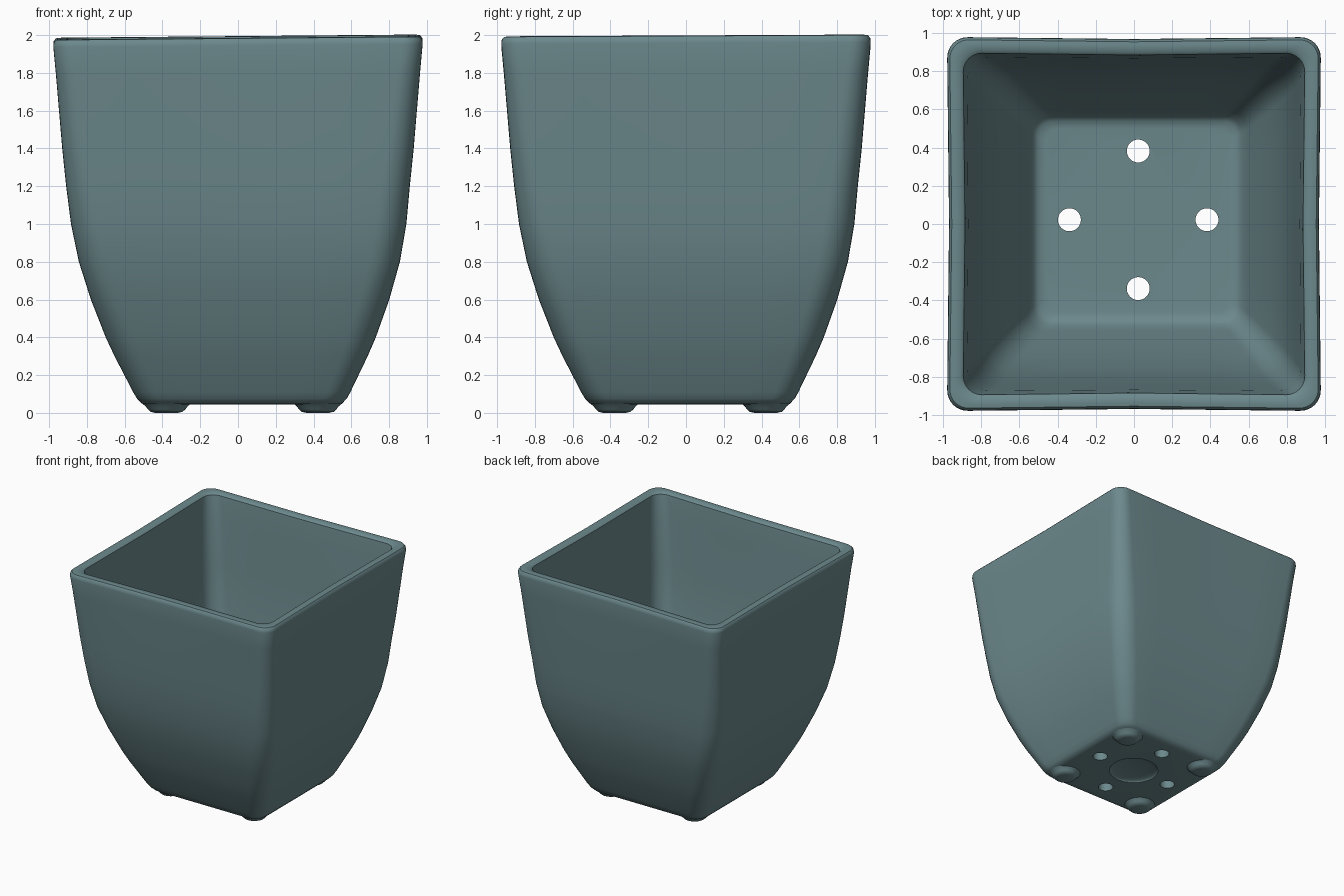
import bpy, bmesh, math
from mathutils import Vector

cube = bpy.data.objects.get("Cube")
if cube:
    bpy.data.objects.remove(cube, do_unlink=True)

glaze = bpy.data.materials.new("grey teal glaze")
glaze.use_nodes = True
COLOUR = (0.15, 0.25, 0.265, 1)
glaze.diffuse_color = COLOUR
bsdf = glaze.node_tree.nodes["Principled BSDF"]
bsdf.inputs["Base Color"].default_value = COLOUR
bsdf.inputs["Roughness"].default_value = 0.7

BASE_SHIFT = 0.022   # the foot of the pot sits slightly off the rim's centre


def make_object(name, bm):
    bmesh.ops.recalc_face_normals(bm, faces=bm.faces)
    mesh = bpy.data.meshes.new(name)
    bm.to_mesh(mesh)
    bm.free()
    mesh.materials.append(glaze)
    obj = bpy.data.objects.new(name, mesh)
    bpy.context.collection.objects.link(obj)
    return obj


def smooth(obj, degrees):
    bpy.ops.object.select_all(action='DESELECT')
    obj.select_set(True)
    bpy.context.view_layer.objects.active = obj
    bpy.ops.object.shade_smooth_by_angle(angle=math.radians(degrees))


def rounded_square(half, radius, z, arc=8, side=6):
    """Points of one square ring with round corners and slightly hollow sides."""
    points = []
    inner = half - radius
    for k in range(4):
        turn = k * math.pi / 2
        ring = []
        for i in range(arc + 1):
            a = i / arc * math.pi / 2
            ring.append((inner + radius * math.cos(a), inner + radius * math.sin(a)))
        for i in range(1, side):
            ring.append((inner * (1 - 2 * i / side), half))
        for x, y in ring:
            px = x * math.cos(turn) - y * math.sin(turn)
            py = x * math.sin(turn) + y * math.cos(turn)
            height = max(0, z) / 2
            hollow = 0.012 * height ** 3
            px, py = (px * (1 - hollow * (1 - min(1, abs(py) / half))),
                      py * (1 - hollow * (1 - min(1, abs(px) / half))))
            lean = BASE_SHIFT * max(0, 1 - z / 1.2)
            tilt = (0.009 * px + 0.005 * py) * height ** 4
            points.append(Vector((px + lean, py + lean, z + tilt)))
    return points


# Wall profile: half width, corner radius, height; outside upwards, inside downwards
PROFILE = [
    (0.49, 0.10, 0.045), (0.53, 0.11, 0.05), (0.555, 0.12, 0.075), (0.575, 0.12, 0.11),
    (0.62, 0.13, 0.2), (0.67, 0.14, 0.3), (0.715, 0.15, 0.4), (0.79, 0.16, 0.6),
    (0.85, 0.16, 0.8), (0.888, 0.16, 1.0), (0.91, 0.15, 1.2), (0.931, 0.14, 1.4),
    (0.965, 0.12, 1.8), (0.979, 0.11, 1.95), (0.977, 0.11, 1.972), (0.965, 0.10, 1.987),
    (0.945, 0.10, 1.99), (0.91, 0.10, 1.988), (0.895, 0.10, 1.975), (0.89, 0.10, 1.94),
    (0.875, 0.12, 1.8), (0.845, 0.13, 1.4), (0.805, 0.13, 1.0), (0.765, 0.13, 0.8),
    (0.705, 0.12, 0.6), (0.63, 0.11, 0.4), (0.575, 0.10, 0.26), (0.545, 0.09, 0.19),
    (0.52, 0.08, 0.165), (0.48, 0.07, 0.16),
]
bm = bmesh.new()
rings = [[bm.verts.new(p) for p in rounded_square(*row)] for row in PROFILE]
for low, high in zip(rings, rings[1:]):
    for i in range(len(low)):
        j = (i + 1) % len(low)
        bm.faces.new((low[i], low[j], high[j], high[i]))
bm.faces.new(rings[0])
bm.faces.new(rings[-1])
pot = make_object("pot_body", bm)


def cut(cutter):
    cutter.hide_render = True
    mod = pot.modifiers.new("cut", 'BOOLEAN')
    mod.operation = 'DIFFERENCE'
    mod.solver = 'EXACT'
    mod.object = cutter
    bpy.context.view_layer.objects.active = pot
    bpy.ops.object.modifier_apply(modifier=mod.name)
    bpy.data.objects.remove(cutter, do_unlink=True)


# Four drainage holes
for k in range(4):
    a = k * math.pi / 2
    bm = bmesh.new()
    bmesh.ops.create_cone(bm, cap_ends=True, segments=32, radius1=0.06, radius2=0.06, depth=0.6)
    bmesh.ops.translate(bm, verts=bm.verts, vec=(
        BASE_SHIFT + 0.36 * math.cos(a), BASE_SHIFT + 0.36 * math.sin(a), 0.1))
    cut(make_object("drain_cutter", bm))

# Shallow dish under the base
bm = bmesh.new()
bmesh.ops.create_uvsphere(bm, u_segments=40, v_segments=20, radius=1)
bmesh.ops.scale(bm, verts=bm.verts, vec=(0.2, 0.2, 0.03))
bmesh.ops.translate(bm, verts=bm.verts, vec=(BASE_SHIFT, BASE_SHIFT, 0.045))
cut(make_object("dish_cutter", bm))
smooth(pot, 40)

# Four low round feet
for sx, side in ((-1, "right"), (1, "left")):
    for sy, end in ((-1, "front"), (1, "back")):
        bm = bmesh.new()
        foot = [(0.0, 0.0), (0.06, 0.0), (0.085, 0.006), (0.1, 0.02), (0.112, 0.036), (0.13, 0.05)]
        verts = [bm.verts.new((r, 0, z)) for r, z in foot]
        edges = [bm.edges.new(pair) for pair in zip(verts, verts[1:])]
        bmesh.ops.spin(bm, geom=verts + edges, cent=(0, 0, 0), axis=(0, 0, 1),
                       angle=math.tau, steps=32)
        bmesh.ops.remove_doubles(bm, verts=bm.verts, dist=0.0005)
        rim = [e for e in bm.edges if e.is_boundary]
        bmesh.ops.contextual_create(bm, geom=rim)
        bmesh.ops.translate(bm, verts=bm.verts, vec=(
            BASE_SHIFT + sx * 0.4, BASE_SHIFT + sy * 0.4, 0))
        smooth(make_object(f"{end}_{side}_foot", bm), 60)
